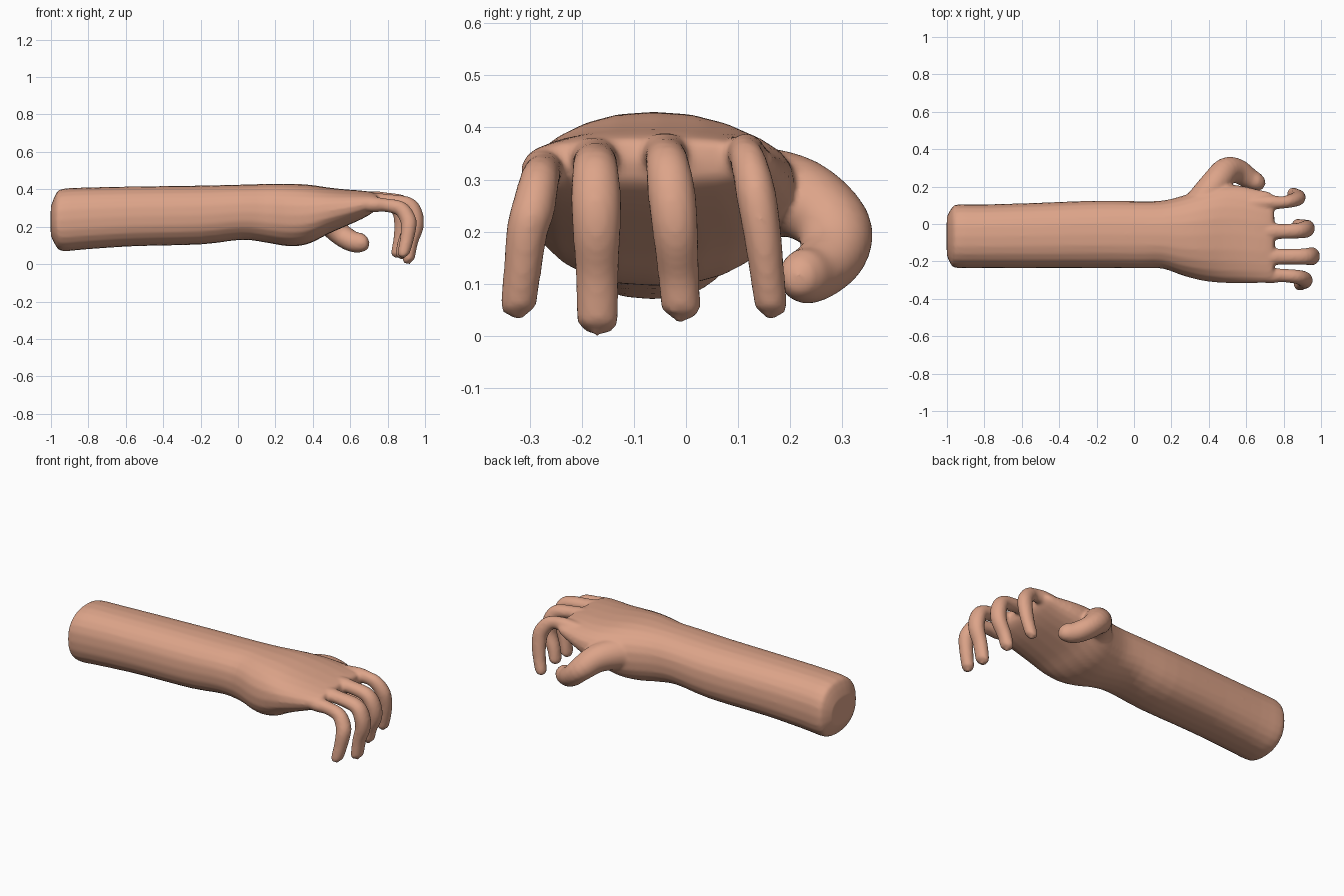
import bpy, bmesh, math
from mathutils import Vector

if "Cube" in bpy.data.objects:
    bpy.data.objects.remove(bpy.data.objects["Cube"])

skin = bpy.data.materials.new("skin")
skin.diffuse_color = (0.72, 0.37, 0.25, 1)
skin.use_nodes = True
skin.node_tree.nodes["Principled BSDF"].inputs["Base Color"].default_value = skin.diffuse_color

N = 24
bm = bmesh.new()


def spow(v, e):
    return math.copysign(abs(v) ** e, v)


def catmull(rows, steps=4):
    """Smoothly resample a list of number rows."""
    out = []
    for i in range(len(rows) - 1):
        a, b, c, d = (rows[max(0, i - 1)], rows[i], rows[i + 1],
                      rows[min(len(rows) - 1, i + 2)])
        for s in range(steps):
            t = s / steps
            out.append([0.5 * (2 * q + (r - p) * t + (2 * p - 5 * q + 4 * r - w) * t * t
                               + (3 * q - p - 3 * r + w) * t ** 3)
                        for p, q, r, w in zip(a, b, c, d)])
    return out + [list(rows[-1])]


def skin_rings(rings, tip0, tip1):
    """Bridge rings of points and close both ends with a fan."""
    vr = [[bm.verts.new(p) for p in r] for r in rings]
    for a, b in zip(vr, vr[1:]):
        for i in range(N):
            j = (i + 1) % N
            bm.faces.new((a[i], a[j], b[j], b[i]))
    t0, t1 = bm.verts.new(tip0), bm.verts.new(tip1)
    for i in range(N):
        j = (i + 1) % N
        bm.faces.new((t0, vr[0][j], vr[0][i]))
        bm.faces.new((t1, vr[-1][i], vr[-1][j]))


def digit(path, ref, point):
    """Tube along rows (x, y, z, half width, half thickness)."""
    rows = catmull(path)
    pts = [Vector(r[:3]) for r in rows]
    rings = []
    for i, r in enumerate(rows):
        t = (pts[min(i + 1, len(pts) - 1)] - pts[max(i - 1, 0)]).normalized()
        side = (ref - ref.dot(t) * t).normalized()
        up = t.cross(side)
        rings.append([pts[i] + side * math.cos(2 * math.pi * k / N) * r[3]
                      + up * math.sin(2 * math.pi * k / N) * r[4] for k in range(N)])
    skin_rings(rings, pts[0], pts[-1] + t * point)


# Forearm and palm: x, y low, y high, z low, z high
arm = [(-1.0, -0.17, 0.04, 0.15, 0.31), (-0.975, -0.222, 0.085, 0.10, 0.372),
       (-0.94, -0.235, 0.105, 0.07, 0.402), (-0.80, -0.236, 0.105, 0.08, 0.41),
       (-0.55, -0.236, 0.112, 0.096, 0.415), (-0.2, -0.236, 0.125, 0.105, 0.42),
       (0.02, -0.236, 0.122, 0.13, 0.425), (0.15, -0.238, 0.125, 0.115, 0.429),
       (0.25, -0.272, 0.148, 0.098, 0.43), (0.33, -0.295, 0.175, 0.098, 0.428),
       (0.40, -0.308, 0.195, 0.118, 0.422), (0.48, -0.315, 0.21, 0.16, 0.41),
       (0.57, -0.316, 0.205, 0.20, 0.40), (0.66, -0.316, 0.185, 0.24, 0.393),
       (0.72, -0.312, 0.172, 0.275, 0.385), (0.745, -0.30, 0.155, 0.30, 0.375)]
rings = []
for x, y0, y1, z0, z1 in catmull(arm, 3):
    ring = []
    for k in range(N):
        a = 2 * math.pi * k / N
        ring.append(Vector((x, (y0 + y1) / 2 + (y1 - y0) / 2 * spow(math.cos(a), 0.84),
                            (z0 + z1) / 2 + (z1 - z0) / 2 * spow(math.sin(a), 0.84))))
    rings.append(ring)
skin_rings(rings, Vector((-1.004, -0.065, 0.225)), Vector((0.755, -0.07, 0.338)))

# Four curled fingers: base y, tip y, reach x, tip x, knuckle z, tip z, half width
fingers = [(0.115, 0.163, 0.918, 0.85, 0.348, 0.06, 0.035),
           (-0.04, -0.010, 0.965, 0.875, 0.350, 0.055, 0.042),
           (-0.175, -0.170, 0.993, 0.912, 0.342, 0.03, 0.044),
           (-0.275, -0.322, 0.955, 0.885, 0.318, 0.06, 0.038)]
for yb, yt, xr, xt, zk, zt, w in fingers:
    d = yt - yb
    digit([(0.60, yb * 0.96, zk, w * 0.9, 0.03),
           (0.72, yb, zk, w * 1.1, 0.040),
           (0.79, yb, zk - 0.003, w * 0.95, 0.036),
           (xr - 0.085, yb + 0.15 * d, zk - 0.022, w, 0.040),
           (xr - 0.048, yb + 0.4 * d, zk - 0.075, w * 1.1, 0.043),
           (xr - 0.042, yb + 0.65 * d, 0.2, w * 1.05, 0.041),
           (xt + 0.015, yb + 0.85 * d, 0.12, w * 0.95, 0.036),
           (xt, yt, zt, w * 0.9, 0.032),
           (xt - 0.001, yt, zt - 0.012, w * 0.75, 0.025)], Vector((0, 1, 0)), 0.022)

# Thumb hooking round under the palm
digit([(0.30, 0.05, 0.27, 0.09, 0.08), (0.38, 0.14, 0.275, 0.088, 0.085),
       (0.44, 0.222, 0.262, 0.078, 0.078), (0.495, 0.283, 0.212, 0.068, 0.074),
       (0.555, 0.282, 0.155, 0.060, 0.066), (0.615, 0.245, 0.12, 0.056, 0.056),
       (0.665, 0.222, 0.115, 0.050, 0.046), (0.692, 0.215, 0.118, 0.032, 0.030)],
      Vector((0, 0, 1)), 0.012)

bmesh.ops.recalc_face_normals(bm, faces=bm.faces)
me = bpy.data.meshes.new("arm_and_hand")
bm.to_mesh(me)
bm.free()
me.materials.append(skin)
ob = bpy.data.objects.new("arm_and_hand", me)
bpy.context.collection.objects.link(ob)

# Fuse all parts into one smooth skin
rm = ob.modifiers.new("fuse", 'REMESH')
rm.mode = 'VOXEL'
rm.voxel_size = 0.009
rm.use_smooth_shade = True
sm = ob.modifiers.new("soften", 'SMOOTH')
sm.factor = 0.5
sm.iterations = 5
for p in me.polygons:
    p.use_smooth = True
